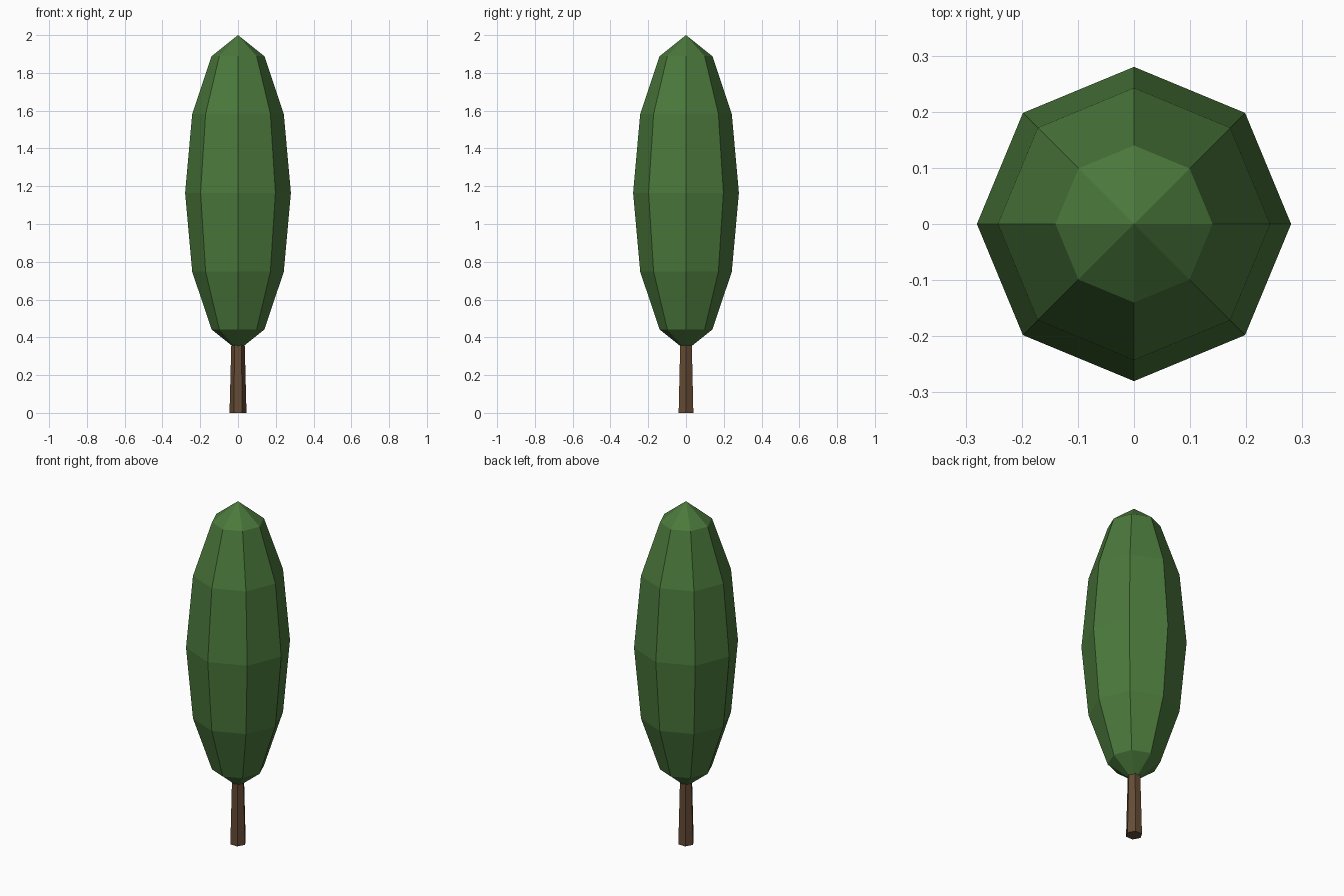
import bpy
import math

if "Cube" in bpy.data.objects:
    bpy.data.objects.remove(bpy.data.objects["Cube"])


def paint(obj, name, rgb):
    mat = bpy.data.materials.new(name)
    mat.diffuse_color = (*rgb, 1.0)
    mat.use_nodes = True
    mat.node_tree.nodes["Principled BSDF"].inputs["Base Color"].default_value = mat.diffuse_color
    obj.data.materials.append(mat)
    obj.name = name
    obj.data.name = name
    bpy.ops.object.transform_apply(location=True, rotation=True, scale=True)
    bpy.ops.object.shade_flat()


# Six-sided tapered trunk, corners on the x axis, top buried in the foliage
TRUNK_H = 0.42
bpy.ops.mesh.primitive_cone_add(vertices=6, radius1=0.045, radius2=0.034,
                                depth=TRUNK_H, location=(0, 0, TRUNK_H / 2),
                                rotation=(0, 0, math.radians(30)))
paint(bpy.context.object, "trunk", (0.13, 0.07, 0.035))

# Foliage: low-poly sphere stretched upward
TOP, BOTTOM, RADIUS = 2.0, 0.33, 0.28
bpy.ops.mesh.primitive_uv_sphere_add(segments=8, ring_count=6, radius=1,
                                     location=(0, 0, (TOP + BOTTOM) / 2))
foliage = bpy.context.object
foliage.scale = (RADIUS, RADIUS, (TOP - BOTTOM) / 2)
paint(foliage, "foliage", (0.07, 0.19, 0.045))
